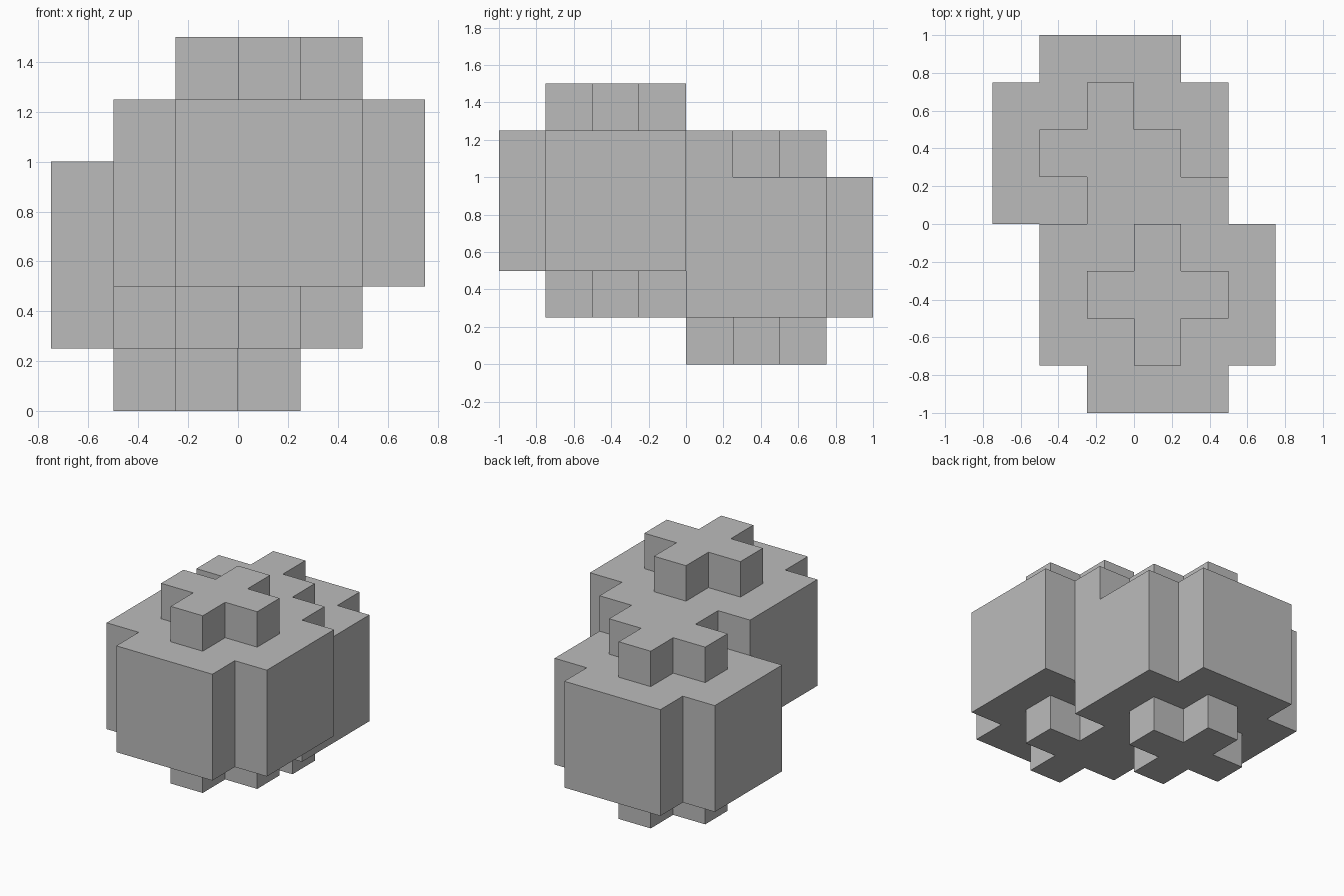
import bpy
import bmesh
from mathutils import Vector

cube = bpy.data.objects.get("Cube")
if cube:
    bpy.data.objects.remove(cube, do_unlink=True)

CELL = 0.25
GREY = (0.5, 0.5, 0.5, 1.0)

grey = bpy.data.materials.new("plain grey")
grey.use_nodes = True
grey.diffuse_color = GREY
grey.node_tree.nodes["Principled BSDF"].inputs["Base Color"].default_value = GREY


def layer(cx, cy, radius, z_low, z_high):
    """Square slab of cells with its four corner cells cut away."""
    span = range(-radius, radius + 1)
    return {(cx + i, cy + j, z)
            for i in span for j in span for z in range(z_low, z_high)
            if abs(i) + abs(j) < 2 * radius}


def notched_block(cx, cy, base):
    """Wide body with a small cross under it and another on top."""
    return (layer(cx, cy, 1, base, base + 1)
            | layer(cx, cy, 2, base + 1, base + 4)
            | layer(cx, cy, 1, base + 4, base + 5))


def build_shell(name, cells):
    """Outer skin of the joined cells, with flat areas merged."""
    bm = bmesh.new()
    for cell in cells:
        for axis in range(3):
            for side in (-1, 1):
                normal = Vector((0, 0, 0))
                normal[axis] = side
                neighbour = tuple(int(c + n) for c, n in zip(cell, normal))
                if neighbour in cells:
                    continue
                u = Vector((0, 0, 0))
                u[(axis + 1) % 3] = 0.5
                v = normal.cross(u)
                mid = Vector(cell) + Vector((0.5, 0.5, 0.5)) + normal / 2
                corners = (mid - u - v, mid + u - v, mid + u + v, mid - u + v)
                bm.faces.new([bm.verts.new(p * CELL) for p in corners])
    bmesh.ops.remove_doubles(bm, verts=bm.verts, dist=0.001)
    bmesh.ops.dissolve_limit(bm, angle_limit=0.01, verts=bm.verts, edges=bm.edges)
    mesh = bpy.data.meshes.new(name)
    bm.to_mesh(mesh)
    bm.free()
    mesh.materials.append(grey)
    obj = bpy.data.objects.new(name, mesh)
    bpy.context.collection.objects.link(obj)
    return obj


# Raised front block and lower back block, fused where they overlap
front_block = notched_block(0, -2, 1)
back_block = notched_block(-1, 1, 0)
build_shell("fused_blocks", front_block | back_block)
